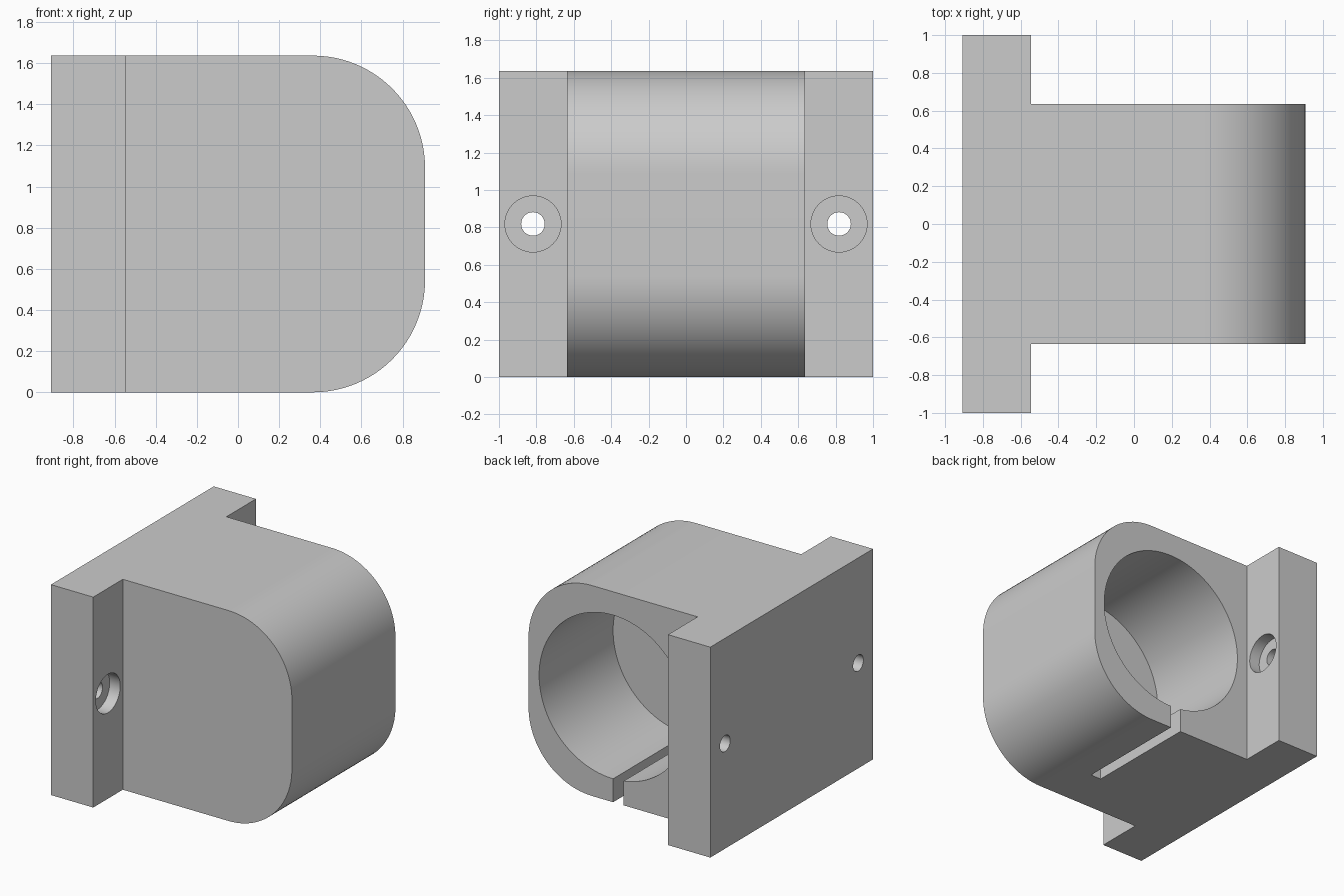
import bpy, bmesh, math
from mathutils import Matrix, Vector

U = 1 / 11            # one design unit
HEIGHT = 18 * U
MID = HEIGHT / 2
BORE_X = 2 * U

cube = bpy.data.objects.get("Cube")
if cube:
    bpy.data.objects.remove(cube, do_unlink=True)

grey = bpy.data.materials.new("plain_grey")
grey.use_nodes = True
colour = (0.6, 0.6, 0.6, 1)
grey.diffuse_color = colour
grey.node_tree.nodes["Principled BSDF"].inputs["Base Color"].default_value = colour


def make_object(name, bm):
    bmesh.ops.recalc_face_normals(bm, faces=bm.faces)
    mesh = bpy.data.meshes.new(name)
    bm.to_mesh(mesh)
    bm.free()
    mesh.materials.append(grey)
    obj = bpy.data.objects.new(name, mesh)
    bpy.context.collection.objects.link(obj)
    return obj


def cut(target, cutter):
    cutter.hide_render = True
    mod = target.modifiers.new("cut", "BOOLEAN")
    mod.operation = "DIFFERENCE"
    mod.solver = "EXACT"
    mod.object = cutter
    bpy.context.view_layer.objects.active = target
    bpy.ops.object.modifier_apply(modifier=mod.name)
    bpy.data.objects.remove(cutter, do_unlink=True)


def cylinder(name, axis, radius, start, length, segments):
    direction = Vector(axis)
    turn = direction.to_track_quat("Z", "Y").to_matrix().to_4x4()
    place = Matrix.Translation(Vector(start) + direction * length / 2) @ turn
    bm = bmesh.new()
    bmesh.ops.create_cone(bm, cap_ends=True, segments=segments, radius1=radius,
                          radius2=radius, depth=length, matrix=place)
    return make_object(name, bm)


def box(name, low, high):
    low, high = Vector(low), Vector(high)
    bm = bmesh.new()
    size = Matrix.Diagonal((high - low).to_4d())
    size[3][3] = 1
    bmesh.ops.create_cube(bm, size=1, matrix=Matrix.Translation((low + high) / 2) @ size)
    return make_object(name, bm)


# T-shaped plan: mounting flange plus holder body, extruded upward
half = [(-10, 11), (-6, 11), (-6, 7), (10, 7)]
plan = half + [(x, -y) for x, y in reversed(half)]
bm = bmesh.new()
base = bm.faces.new([bm.verts.new((x * U, y * U, 0)) for x, y in plan])
grown = bmesh.ops.extrude_face_region(bm, geom=[base])["geom"]
bmesh.ops.translate(bm, vec=(0, 0, HEIGHT),
                    verts=[g for g in grown if isinstance(g, bmesh.types.BMVert)])
# Large round on the two far edges of the body
nose = [e for e in bm.edges
        if all(v.co.x > 9.9 * U for v in e.verts)
        and abs(e.verts[0].co.z - e.verts[1].co.z) < 0.01]
bmesh.ops.bevel(bm, geom=nose, offset=6 * U, offset_type="OFFSET",
                segments=24, profile=0.5, affect="EDGES")
holder = make_object("wall_holder", bm)

# Blind bore open at the back
cut(holder, cylinder("bore_cutter", (0, 1, 0), 7 * U, (BORE_X, -3 * U, MID), 12 * U, 96))

# Cable slot through the floor of the bore
cut(holder, box("slot_cutter", (U, -3 * U, -U), (BORE_X, 8 * U, 5 * U)))

# Counterbored screw holes in both flange ears
for side in (-1, 1):
    y = side * 9 * U
    cut(holder, cylinder("head_cutter", (1, 0, 0), 0.15, (-7 * U, y, MID), 2 * U, 48))
    cut(holder, cylinder("screw_cutter", (1, 0, 0), 0.063, (-11 * U, y, MID), 6 * U, 32))

bpy.ops.object.select_all(action="DESELECT")
holder.select_set(True)
bpy.context.view_layer.objects.active = holder
bpy.ops.object.shade_smooth_by_angle(angle=math.radians(30))
